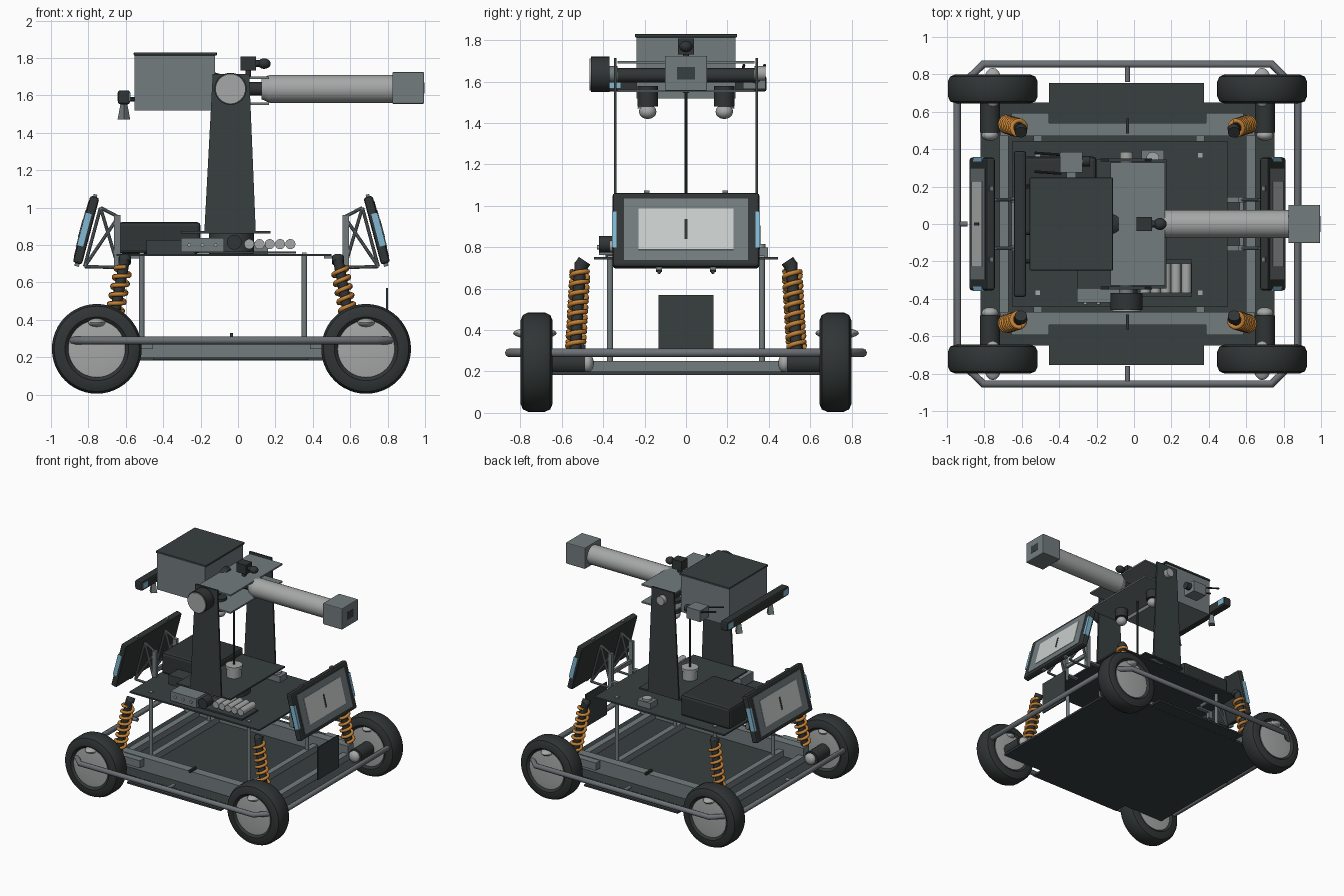
import bpy, bmesh
from math import pi, sin, cos, radians
from mathutils import Vector, Matrix

if "Cube" in bpy.data.objects:
    bpy.data.objects.remove(bpy.data.objects["Cube"])


def material(name, r, g, b):
    m = bpy.data.materials.new(name)
    m.use_nodes = True
    m.diffuse_color = (r, g, b, 1)
    m.node_tree.nodes["Principled BSDF"].inputs["Base Color"].default_value = (r, g, b, 1)
    return m


DARK = material("dark slate", .04, .05, .05)
RUBBER = material("black rubber", .03, .035, .035)
GRAY = material("steel gray", .17, .2, .21)
TUBE = material("tube gray", .15, .165, .18)
LIGHT = material("light metal", .38, .39, .39)
ORANGE = material("spring orange", .55, .22, .035)
BLUE = material("lamp blue", .22, .48, .65)
SCREEN = material("pale screen", .58, .61, .6)

CX = -0.035          # middle of the chassis along x
smooth = []


def link(name, bm, mat, matrix=Matrix(), shade=True):
    me = bpy.data.meshes.new(name)
    bm.to_mesh(me)
    bm.free()
    ob = bpy.data.objects.new(name, me)
    ob.matrix_world = matrix
    me.materials.append(mat)
    bpy.context.collection.objects.link(ob)
    if shade:
        smooth.append(ob)
    return ob


def box(name, c, size, mat, tilt=0, bevel=0):
    bm = bmesh.new()
    bmesh.ops.create_cube(bm, size=1)
    bmesh.ops.scale(bm, vec=size, verts=bm.verts)
    ob = link(name, bm, mat, Matrix.Translation(c) @ Matrix.Rotation(tilt, 4, 'Y'), False)
    if bevel:
        mod = ob.modifiers.new("bevel", 'BEVEL')
        mod.width, mod.segments = bevel, 2
    return ob


def cyl(name, a, b, r, mat, r2=None, n=24):
    a, b = Vector(a), Vector(b)
    bm = bmesh.new()
    bmesh.ops.create_cone(bm, cap_ends=True, segments=n, radius1=r,
                          radius2=r if r2 is None else r2, depth=(b - a).length)
    rot = (b - a).to_track_quat('Z', 'Y').to_matrix().to_4x4()
    return link(name, bm, mat, Matrix.Translation((a + b) / 2) @ rot)


def ball(name, c, size, mat):
    bm = bmesh.new()
    bmesh.ops.create_uvsphere(bm, u_segments=20, v_segments=12, radius=1)
    bmesh.ops.scale(bm, vec=size, verts=bm.verts)
    return link(name, bm, mat, Matrix.Translation(c))


def lathe_y(name, c, profile, mat, n=48):
    # profile: (radius, y) points turned around the y axis
    bm = bmesh.new()
    vs = [bm.verts.new((r, y, 0)) for r, y in profile]
    es = [bm.edges.new(p) for p in zip(vs, vs[1:])]
    bmesh.ops.spin(bm, geom=vs + es, axis=(0, 1, 0), cent=(0, 0, 0), angle=2 * pi, steps=n)
    bmesh.ops.remove_doubles(bm, verts=bm.verts, dist=1e-4)
    bmesh.ops.recalc_face_normals(bm, faces=bm.faces)
    return link(name, bm, mat, Matrix.Translation(c))


def tube(name, pts, r, mat, matrix=Matrix(), cyclic=False):
    cu = bpy.data.curves.new(name, 'CURVE')
    cu.dimensions, cu.bevel_depth, cu.bevel_resolution = '3D', r, 2
    sp = cu.splines.new('POLY')
    sp.points.add(len(pts) - 1)
    for p, q in zip(sp.points, pts):
        p.co = (*q, 1)
    sp.use_cyclic_u = cyclic
    cu.materials.append(mat)
    ob = bpy.data.objects.new(name, cu)
    ob.matrix_world = matrix
    bpy.context.collection.objects.link(ob)


# Chassis floor, beams and bumper loop
box("floor_plate", (CX, 0, .192), (1.57, 1.3, .016), DARK)
box("floor_wings", (CX - .005, 0, .192), (.83, 1.51, .014), DARK)
for s in (-1, 1):
    box("side_beam", (CX, s * .505, .255), (1.36, .07, .11), GRAY)
    box("end_beam", (CX + s * .66, 0, .225), (.05, 1.0, .05), GRAY)
    cyl("bumper_stub", (CX, s * .76, .29), (CX, s * .855, .29), .014, TUBE)
    box("beam_cleat", (CX, s * .525, .32), (.015, .08, .02), RUBBER)
loop = [(.77, .855), (.91, .72), (.91, -.72), (.77, -.855),
        (-.77, -.855), (-.91, -.72), (-.91, .72), (-.77, .855)]
tube("bumper_loop", [(CX + x, y, .29) for x, y in loop], .021, TUBE, cyclic=True)
cyl("rear_stub", (-.95, 0, .29), (-.89, 0, .29), .014, TUBE)
box("number_plate", (.797, 0, .44), (.01, .265, .26), DARK)

# Wheels, hub motors and spring struts at each corner
tire = [(.15, -.06), (.17, -.078), (.2, -.078), (.228, -.066), (.24, -.04),
        (.24, .04), (.228, .066), (.2, .078), (.17, .078), (.15, .06)]
rim = [(0, -.072), (.1, -.072), (.152, -.066), (.156, 0), (.152, .066), (.1, .072), (0, .072)]
for sx in (-1, 1):
    for sy in (-1, 1):
        c = (CX + sx * .72, sy * .722, .245)
        lathe_y("tire", c, tire, RUBBER)
        lathe_y("rim", c, rim, LIGHT)
        ball("hub_knob", (c[0], sy * .73, .385), (.055, .105, .028), LIGHT)
        mx = CX + sx * .735
        cyl("hub_motor", (mx, sy * .49, .24), (mx, sy * .65, .24), .054, RUBBER)
        ball("motor_cap", (mx, sy * .475, .24), (.045, .03, .045), LIGHT)
        box("strut_mount", (CX + sx * .52, sy * .565, .275), (.2, .055, .06), GRAY)
        a = Vector((CX + sx * .65, sy * .535, .29))
        b = Vector((CX + sx * .57, sy * .51, .725))
        cyl("strut", a, b, .028, RUBBER, n=16)
        cyl("strut_cap", b - Vector((0, 0, .02)), b + Vector((0, -sy * .02, .01)), .033, RUBBER, n=16)
        turns, steps = 7.5, 14
        helix = [(.04 * cos(2 * pi * i / steps), .04 * sin(2 * pi * i / steps),
                  .03 + .37 * i / (turns * steps)) for i in range(int(turns * steps) + 1)]
        rot = (b - a).to_track_quat('Z', 'Y').to_matrix().to_4x4()
        tube("spring", helix, .012, ORANGE, Matrix.Translation(a) @ rot)

# Deck on posts
box("deck", (-.075, 0, .747), (1.15, .89, .012), DARK)
for x in (-.515, .355):
    box("cross_beam", (x, 0, .225), (.045, .96, .05), GRAY)
    for s in (-1, 1):
        cyl("deck_post", (x, s * .367, .2), (x, s * .367, .745), .015, GRAY, n=16)
        box("post_cap", (x, s * .367, .756), (.025, .025, .008), LIGHT)

# Tilted displays with braced stands
T = radians(14.8)
for s in (-1, 1):
    def at(out, y, up):
        return (CX + s * (.777 + out * cos(T) - up * sin(T)), y, .88 + out * sin(T) + up * cos(T))

    def panel(name, out, y, up, size, mat, bevel=0):
        box(name, at(out, y, up), size, mat, -s * T, bevel)

    panel("display_case", 0, 0, 0, (.05, .71, .37), RUBBER, .014)
    panel("display_frame", .024, 0, 0, (.008, .6, .305), GRAY)
    panel("display_glass", .027, 0, 0, (.008, .46, .205), SCREEN)
    panel("display_mark", .03, 0, 0, (.006, .016, .1), RUBBER)
    for e in (-1, 1):
        panel("display_lamp", .01, e * .346, 0, (.034, .022, .18), BLUE)
        panel("case_lug", 0, e * .19, .185, (.02, .025, .025), GRAY)
        panel("case_foot", 0, e * .13, -.185, (.025, .03, .03), GRAY)
        y = e * .13
        foot, post, tip, toe = [(CX + s * x, y, z) for x, z in
                                ((.605, .68), (.605, .95), (.7, 1.0), (.785, .685))]
        for p, q in ((foot, toe), (post, tip), (foot, tip), (toe, tip), (post, toe)):
            cyl("display_brace", p, q, .009, GRAY, n=10)
        box("display_post", (CX + s * .61, y, .82), (.035, .03, .28), GRAY)
        box("post_arm", (CX + s * .56, y, .735), (.13, .03, .014), GRAY)
    box("post_tie", (CX + s * .61, 0, .8), (.02, .28, .03), GRAY)

# Deck equipment
box("battery_case", (-.42, .15, .838), (.44, .42, .17), RUBBER, 0, .02)
box("low_case", (-.36, -.12, .79), (.26, .12, .075), DARK)
box("equipment_tray", (.05, -.29, .76), (.52, .2, .012), DARK)
box("control_box", (-.19, -.34, .8), (.23, .16, .075), GRAY)
for i in range(3):
    cyl("control_knob", (-.26 + i * .07, -.43, .8), (-.26 + i * .07, -.415, .8), .01, LIGHT, n=12)
cyl("cable_gland", (-.02, -.42, .815), (-.02, -.34, .815), .04, RUBBER)
for i in range(5):
    x = .06 + i * .055
    cyl("power_cell", (x, -.37, .805), (x, -.21, .805), .027, LIGHT, n=20)
box("deck_module", (.1, .35, .775), (.12, .09, .05), GRAY)
cyl("module_dome", (.1, .35, .8), (.1, .35, .815), .035, LIGHT)

# Turntable and the two towers
box("turntable", (-.065, 0, .868), (.48, .69, .012), DARK)
cyl("turntable_pillar", (CX, 0, .75), (CX, 0, .865), .12, DARK)
cyl("turntable_hub", (CX, 0, .87), (CX, 0, .96), .055, LIGHT)
cyl("hub_rim", (CX, 0, .94), (CX, 0, .965), .062, LIGHT)
cyl("center_rod", (CX, 0, .96), (CX, 0, 1.6), .008, RUBBER, n=10)
for s in (-1, 1):
    bm = bmesh.new()
    outline = [(-.18, .87), (.095, .87), (.06, 1.715), (-.135, 1.715)]
    face = bm.faces.new([bm.verts.new((x, 0, z)) for x, z in outline])
    solid = bmesh.ops.extrude_face_region(bm, geom=[face])["geom"]
    bmesh.ops.translate(bm, vec=(0, .014, 0), verts=[v for v in solid if isinstance(v, bmesh.types.BMVert)])
    bmesh.ops.recalc_face_normals(bm, faces=bm.faces)
    link("tower", bm, DARK, Matrix.Translation((0, s * .342 - .007, 0)), False)
cyl("tilt_motor", (-.04, -.46, 1.635), (-.04, -.37, 1.635), .086, RUBBER, n=32)
cyl("motor_face", (-.04, -.467, 1.635), (-.04, -.455, 1.635), .078, LIGHT, n=32)
cyl("motor_shaft", (-.04, -.38, 1.635), (-.04, -.33, 1.635), .04, GRAY)
cyl("far_bearing", (-.04, .33, 1.64), (-.04, .385, 1.64), .035, LIGHT)

# Cradle between the towers
box("cradle_top", (.02, 0, 1.695), (.29, .66, .012), GRAY)
box("cradle_bottom", (.02, 0, 1.555), (.29, .66, .012), GRAY)
cyl("trunnion", (-.04, -.33, 1.63), (-.04, .33, 1.63), .035, RUBBER)
for s in (-1, 1):
    cyl("spot_body", (-.03, s * .185, 1.48), (-.03, s * .185, 1.58), .05, RUBBER)
    ball("spot_lens", (-.03, s * .185, 1.455), (.042, .042, .035), LIGHT)

# Barrel assembly, housing and roof camera
box("housing", (-.338, 0, 1.667), (.43, .48, .295), GRAY)
box("housing_lid", (-.335, 0, 1.822), (.445, .495, .016), DARK, 0, .004)
cyl("housing_collar", (-.13, 0, 1.635), (-.08, 0, 1.635), .09, RUBBER, .075)
cyl("barrel_joint", (-.1, 0, 1.635), (.16, 0, 1.635), .036, RUBBER)
cyl("barrel_collar", (.125, 0, 1.635), (.17, 0, 1.635), .055, LIGHT, .075, 32)
cyl("barrel", (.17, 0, 1.635), (.84, 0, 1.635), .075, LIGHT, n=32)
box("muzzle_block", (.91, 0, 1.64), (.17, .205, .17), GRAY, 0, .006)
box("muzzle_opening", (.994, 0, 1.64), (.006, .085, .06), DARK)
box("roof_camera", (.055, 0, 1.77), (.085, .075, .075), RUBBER)
cyl("camera_mount", (.055, 0, 1.69), (.055, 0, 1.74), .015, RUBBER)
cyl("camera_neck", (.09, 0, 1.77), (.13, 0, 1.77), .018, RUBBER)
ball("camera_lens", (.14, 0, 1.77), (.035, .032, .028), RUBBER)

# Lamp bar behind the housing
box("lamp_bar", (-.61, 0, 1.59), (.065, .78, .075), RUBBER, 0, .012)
for s in (-1, 1):
    box("lamp_end", (-.61, s * .35, 1.592), (.07, .065, .045), BLUE)
    cyl("lamp_foot", (-.61, s * .2, 1.47), (-.61, s * .2, 1.555), .034, GRAY, .018, 4)
    cyl("lamp_arm", (-.61, s * .2, 1.58), (-.54, s * .2, 1.58), .012, RUBBER, n=10)

# Side receiver with lens and aerials
box("receiver", (-.335, .33, 1.61), (.12, .11, .09), GRAY)
box("receiver_arm", (-.335, .26, 1.61), (.05, .06, .03), GRAY)
cyl("receiver_lens", (-.28, .335, 1.62), (-.235, .335, 1.62), .028, RUBBER)
for y in (.27, .37):
    cyl("aerial", (-.39, y, 1.64), (-.53, y + .01, 1.68), .007, RUBBER, n=8)

for ob in bpy.context.selected_objects:
    ob.select_set(False)
for ob in smooth:
    ob.select_set(True)
bpy.context.view_layer.objects.active = smooth[0]
bpy.ops.object.shade_smooth_by_angle(angle=radians(35))
